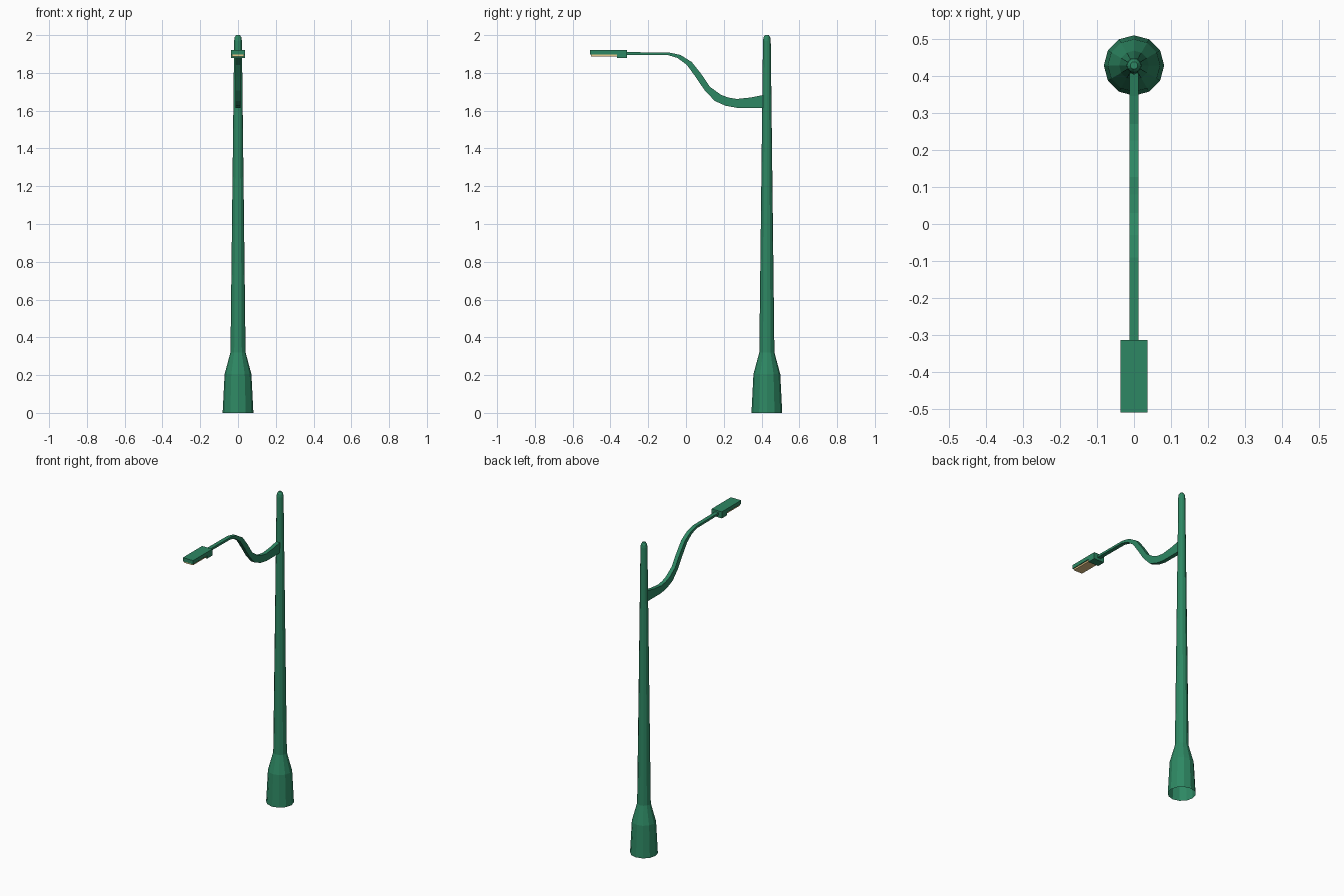
import bpy, bmesh, math

if "Cube" in bpy.data.objects:
    bpy.data.objects.remove(bpy.data.objects["Cube"])


def material(name, rgb):
    m = bpy.data.materials.new(name)
    m.diffuse_color = (*rgb, 1)
    m.use_nodes = True
    m.node_tree.nodes["Principled BSDF"].inputs["Base Color"].default_value = m.diffuse_color
    return m


green = material("green_paint", (0.027, 0.245, 0.125))
cream = material("lamp_cream", (0.80, 0.58, 0.26))


def finish(name, bm, mat):
    bmesh.ops.recalc_face_normals(bm, faces=bm.faces)
    me = bpy.data.meshes.new(name)
    bm.to_mesh(me)
    bm.free()
    me.materials.append(mat)
    ob = bpy.data.objects.new(name, me)
    bpy.context.collection.objects.link(ob)
    return ob


def skin(bm, rings, closed_start, closed_end):
    """Bridge successive vertex rings with quads, capping ends if asked."""
    rings = [[bm.verts.new(p) for p in r] for r in rings]
    n = len(rings[0])
    for a, b in zip(rings, rings[1:]):
        for i in range(n):
            j = (i + 1) % n
            bm.faces.new((a[i], a[j], b[j], b[i]))
    if closed_start:
        bm.faces.new(rings[0][::-1])
    if closed_end:
        bm.faces.new(rings[-1])


def box(name, x, y0, y1, z0, z1, mat):
    bm = bmesh.new()
    skin(bm, [[(-x, y, z0), (x, y, z0), (x, y, z1), (-x, y, z1)]
              for y in (y0, y1)], True, True)
    return finish(name, bm, mat)


# Tapered pole with flared foot, open underneath, rounded tip
SIDES, POLE_Y = 12, 0.428
profile = [(0.0815, 0), (0.071, 0.205), (0.04, 0.32), (0.0205, 1.97),
           (0.018, 1.988), (0.010, 2.0)]
bm = bmesh.new()
skin(bm, [[(r * math.cos(k * math.tau / SIDES),
            POLE_Y + r * math.sin(k * math.tau / SIDES), z)
           for k in range(SIDES)] for r, z in profile], False, True)
finish("pole", bm, green)

# S-curved arm: upper edge point and lower edge point at each station (y, z)
arm = [((0.42, 1.685), (0.42, 1.615)), ((0.345, 1.67), (0.345, 1.615)),
       ((0.27, 1.662), (0.27, 1.615)), ((0.185, 1.684), (0.153, 1.651)),
       ((0.127, 1.726), (0.10, 1.706)), ((0.08, 1.795), (0.05, 1.78)),
       ((0.03, 1.858), (0.005, 1.842)), ((-0.03, 1.895), (-0.045, 1.879)),
       ((-0.09, 1.908), (-0.095, 1.894)), ((-0.33, 1.910), (-0.33, 1.896))]
# widen the lower-curve bend with one extra station
arm.insert(3, ((0.225, 1.669), (0.21, 1.626)))
W = 0.0125
bm = bmesh.new()
skin(bm, [[(-W, *lo), (W, *lo), (W, *up), (-W, *up)] for up, lo in arm], True, True)
finish("curved_arm", bm, green)

# Lamp head: flat housing, deeper mounting block, light panel
box("lamp_housing", 0.0365, -0.509, -0.365, 1.898, 1.922, green)
box("mounting_block", 0.0365, -0.365, -0.313, 1.88, 1.922, green)
box("light_panel", 0.031, -0.503, -0.365, 1.888, 1.898, cream)
